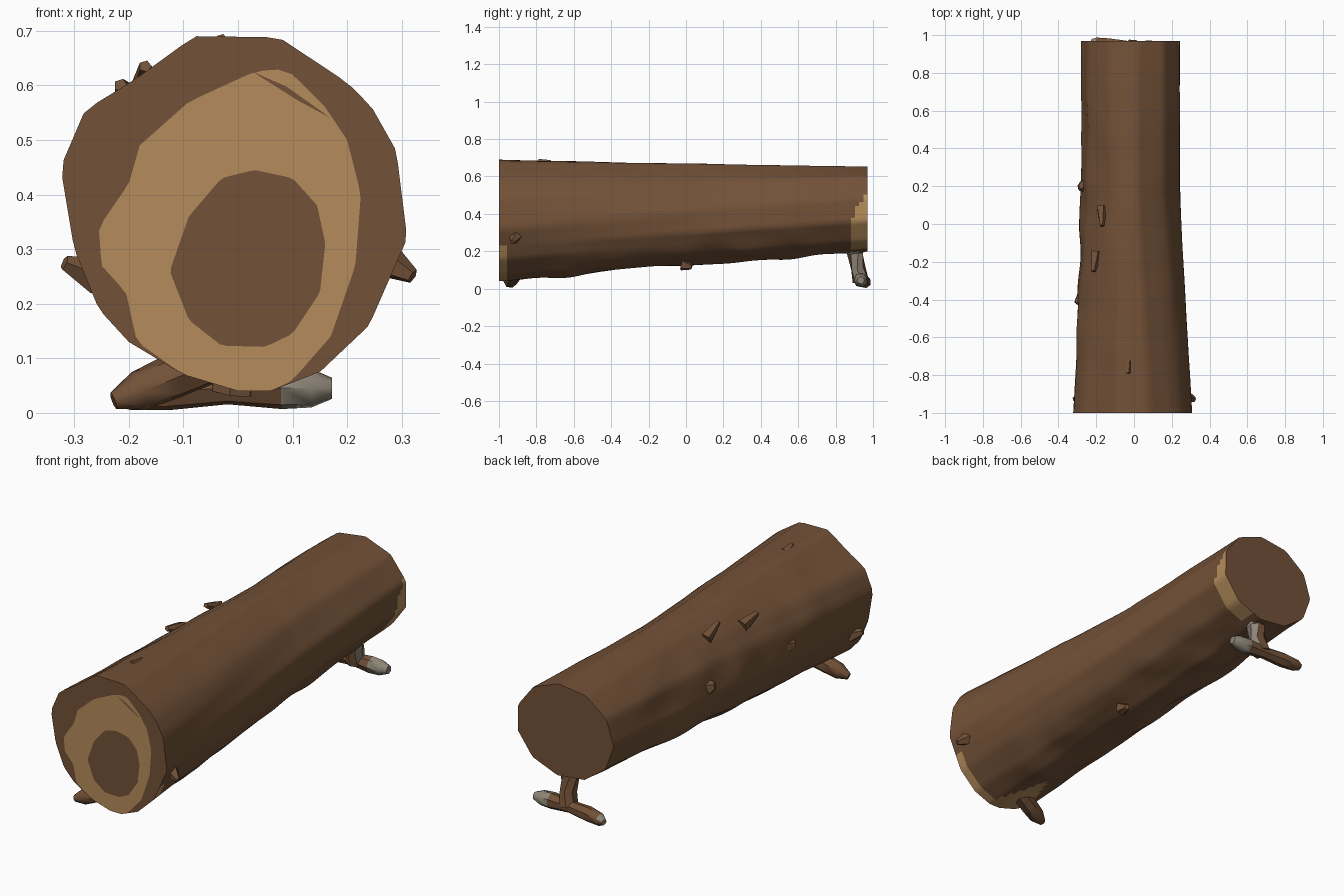
import bpy, bmesh, math
from mathutils import Vector, noise

if "Cube" in bpy.data.objects:
    bpy.data.objects.remove(bpy.data.objects["Cube"])


def material(name, rgb):
    m = bpy.data.materials.new(name)
    m.use_nodes = True
    m.diffuse_color = (*rgb, 1)
    m.node_tree.nodes["Principled BSDF"].inputs["Base Color"].default_value = (*rgb, 1)
    return m


MATS = [material("bark brown", (0.17, 0.083, 0.039)),
        material("cut wood tan", (0.46, 0.265, 0.106)),
        material("weathered grey", (0.27, 0.235, 0.185)),
        material("crack dark brown", (0.045, 0.025, 0.012))]
BARK, TAN, GREY, DARK = range(4)


def finish(name, bm, angle=40):
    bmesh.ops.recalc_face_normals(bm, faces=bm.faces)
    mesh = bpy.data.meshes.new(name)
    bm.to_mesh(mesh)
    bm.free()
    for m in MATS:
        mesh.materials.append(m)
    mesh.shade_smooth()
    mesh.set_sharp_from_angle(angle=math.radians(angle))
    obj = bpy.data.objects.new(name, mesh)
    bpy.context.collection.objects.link(obj)
    return obj


def bridge(bm, a, b, mat=BARK):
    n = len(a)
    for i in range(n):
        j = (i + 1) % n
        bm.faces.new((a[i], a[j], b[j], b[i])).material_index = mat


# Outlines are (x, z) points, resampled by angle about a shared centre
def radial(points, centre, angles):
    pts = [Vector(p) - Vector(centre) for p in points]
    result = []
    for a in angles:
        d = Vector((math.cos(a), math.sin(a)))
        best = 0
        for p, q in zip(pts, pts[1:] + pts[:1]):
            e = q - p
            den = d.x * e.y - d.y * e.x
            if abs(den) < 1e-9:
                continue
            r = (p.x * e.y - p.y * e.x) / den
            u = (p.x * d.y - p.y * d.x) / den
            if -1e-6 <= u <= 1 + 1e-6 and r > best:
                best = r
        result.append(best)
    return result


RIM = [(-.08, .69), (.075, .688), (.2, .605), (.245, .56), (.29, .48), (.31, .32),
       (.24, .16), (.15, .075), (.06, .04), (0, .04), (-.1, .07), (-.2, .13),
       (-.255, .19), (-.3, .3), (-.325, .45), (-.28, .555), (-.19, .61)]
SAPWOOD = [(.03, .625), (.07, .63), (.1, .62), (.16, .56), (.2, .5), (.225, .4), (.215, .27),
           (.17, .14), (.1, .06), (.06, .04), (0, .04), (-.1, .07), (-.185, .13),
           (-.205, .22), (-.25, .27), (-.255, .34), (-.2, .42), (-.18, .49), (-.09, .57)]
HEART = [(-.125, .26), (-.09, .17), (-.03, .123), (.05, .121), (.1, .145), (.15, .22),
         (.16, .31), (.145, .38), (.1, .43), (.03, .445), (-.03, .43), (-.09, .36)]
TAIL = [(-.015 + .268 * math.cos(k * math.tau / 11 + .3),
         .425 + .23 * math.sin(k * math.tau / 11 + .3)) for k in range(11)]

# Log: tapered loft from the wide front rim to the rounder tail
N, ROWS, LENGTH = 80, 90, 1.97
CENTRE, TAIL_CENTRE = (.02, .29), (-.015, .425)
angles = [math.tau * i / N for i in range(N)]
rim = radial(RIM, CENTRE, angles)
tail = radial(TAIL, TAIL_CENTRE, angles)


def around(radii, centre):
    return [(centre[0] + r * math.cos(a), centre[1] + r * math.sin(a))
            for r, a in zip(radii, angles)]


front, back = around(rim, CENTRE), around(tail, TAIL_CENTRE)
bm = bmesh.new()
rows = []
for k in range(ROWS + 1):
    t = k / ROWS
    y = -1 + LENGTH * t
    fade = min(1, 5 * t, 6 * (1 - t))
    row = []
    for (x0, z0), (x1, z1), a in zip(front, back, angles):
        x = x0 + (x1 - x0) * min(1, 1.7 * t)
        z = z0 + (z1 - z0) * t
        # The underside and right flank are lumpier than the top
        rough = max(.15, -math.sin(a), -.8 * math.cos(a))
        lump = .022 * rough * fade * noise.noise(Vector((x * 6, y * 4.5, z * 6)))
        row.append(bm.verts.new((x + lump * math.cos(a), y, z + lump * math.sin(a))))
    rows.append(row)
for a, b in zip(rows, rows[1:]):
    bridge(bm, a, b)
bm.faces.new(rows[-1])

# Bare patches where the bark has come away
for f in bm.faces:
    c = f.calc_center_median()
    if len(f.verts) > 4:
        continue
    tail_patch = c.x > .07 and c.z < .5 and c.y > .88 + 2 * max(0, c.z - .3) ** 2
    belly_patch = c.z < .2 and abs(c.x + .05) < .14 * (-.7 - c.y) / .3
    rim_strip = c.y < -.965 and c.z < .23 and c.x > 0
    if tail_patch or belly_patch or rim_strip:
        f.material_index = TAN

# Sawn front end: bark lip, pale sapwood ring and dark heartwood
loops = [rows[0]]
for outline in (SAPWOOD, HEART):
    radii = [min(r, m - .0005) for r, m in zip(radial(outline, CENTRE, angles), rim)]
    loops.append([bm.verts.new((x, -1, z)) for x, z in around(radii, CENTRE)])
bridge(bm, loops[0], loops[1], BARK)
bridge(bm, loops[1], loops[2], TAN)
bm.faces.new(loops[2])
finish("log", bm)

# Thin split in the sawn end
bm = bmesh.new()
bm.faces.new([bm.verts.new((x, -1.002, z)) for x, z in
              ((.025, .626), (.09, .597), (.17, .54), (.11, .572))])
finish("end_crack", bm)


# Branch: rings lofted along a path of (position, radius)
def branch(name, path, sides=7, rule=None):
    bm = bmesh.new()
    pts = [Vector(p) for p, r in path]
    rings = []
    for i, (p, r) in enumerate(path):
        d = pts[min(i + 1, len(pts) - 1)] - pts[max(i - 1, 0)]
        turn = d.to_track_quat('Z', 'Y')
        rings.append([bm.verts.new(pts[i] + turn @ Vector(
            (r * math.cos(s * math.tau / sides), r * math.sin(s * math.tau / sides), 0)))
            for s in range(sides)])
    for a, b in zip(rings, rings[1:]):
        bridge(bm, a, b)
    bm.faces.new(rings[0])
    bm.faces.new(rings[-1])
    bmesh.ops.recalc_face_normals(bm, faces=bm.faces)
    if rule:
        for f in bm.faces:
            f.material_index = rule(f.calc_center_median(), f.normal)
    return finish(name, bm, 50)


# Rear support: short neck on a crosswise foot
branch("rear_neck", [((.01, .91, .27), .06), ((.0, .905, .19), .045),
                     ((.0, .92, .11), .04), ((-.01, .935, .04), .045)],
       rule=lambda c, n: GREY if n.x > .45 else BARK)
branch("rear_foot", [((.172, .935, .045), .02), ((.135, .935, .045), .036),
                     ((.08, .935, .046), .04), ((-.02, .94, .045), .03),
                     ((-.13, .95, .04), .036), ((-.2, .96, .034), .03),
                     ((-.225, .965, .028), .016)],
       rule=lambda c, n: GREY if c.x > .085 or c.x < -.21 else BARK)

# Front support: one stubby root
branch("front_foot", [((-.03, -.9, .1), .04), ((-.12, -.925, .066), .042),
                      ((-.18, -.94, .04), .038), ((-.228, -.95, .022), .016)])

# Broken twigs: base, tip, base radius
TWIGS = [((.27, -.91, .28), (.32, -.93, .25), .035),
         ((-.26, -.91, .25), (-.318, -.93, .275), .036),
         ((-.03, -.73, .665), (-.03, -.79, .685), .025),
         ((-.17, .09, .59), (-.17, -.01, .635), .03),
         ((-.2, -.15, .57), (-.215, -.25, .6), .032),
         ((-.27, -.38, .4), (-.305, -.42, .41), .04),
         ((-.265, .2, .42), (-.292, .19, .43), .04),
         ((.06, -.02, .13), (.07, .03, .115), .035)]
for i, (base, tip, r) in enumerate(TWIGS):
    branch(f"twig_{i + 1}", [(base, r), (tip, r * .4)], sides=5)
